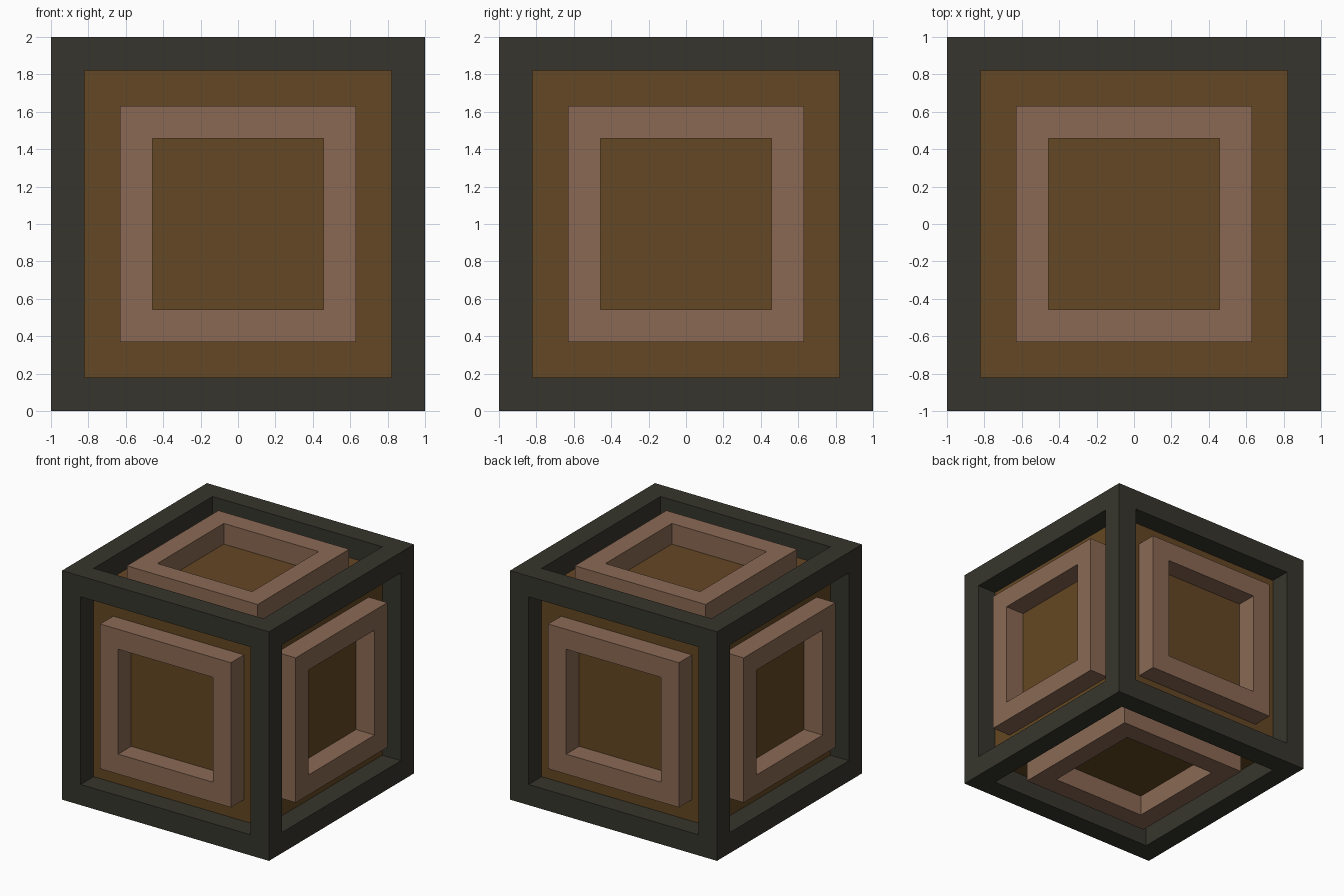
import bpy, bmesh
from mathutils import Matrix, Vector

if "Cube" in bpy.data.objects:
    bpy.data.objects.remove(bpy.data.objects["Cube"])

CENTRE = Vector((0, 0, 1))
BAR = 0.18      # thickness of the frame bars
CORE = 0.82     # half size of the inner block


def material(name, srgb):
    lin = [((c / 255 + 0.055) / 1.055) ** 2.4 for c in srgb]
    m = bpy.data.materials.new(name)
    m.diffuse_color = (*lin, 1)
    m.use_nodes = True
    m.node_tree.nodes["Principled BSDF"].inputs["Base Color"].default_value = m.diffuse_color
    return m


def make_object(name, bm, mat, matrix):
    mesh = bpy.data.meshes.new(name)
    bm.transform(matrix)
    bm.normal_update()
    bm.to_mesh(mesh)
    bm.free()
    mesh.materials.append(mat)
    obj = bpy.data.objects.new(name, mesh)
    bpy.context.collection.objects.link(obj)
    return obj


def recess(bm, faces, border, depth):
    """Inset the faces by a border, then sink them straight inwards."""
    bmesh.ops.inset_individual(bm, faces=faces, thickness=border, use_even_offset=True)
    bm.normal_update()
    bmesh.ops.inset_individual(bm, faces=faces, thickness=0.0, depth=-depth)
    bm.normal_update()


dark = material("dark frame", (54, 53, 45))
brown = material("brown panel", (100, 71, 35))
tan = material("tan ring", (138, 105, 84))

# Outer frame: a cube with a square opening through each side
bm = bmesh.new()
bmesh.ops.create_cube(bm, size=2)
bm.normal_update()
sides = list(bm.faces)
recess(bm, sides, BAR, BAR)
bmesh.ops.delete(bm, geom=sides, context='FACES')
bmesh.ops.remove_doubles(bm, verts=bm.verts[:], dist=0.0001)
make_object("outer_frame", bm, dark, Matrix.Translation(CENTRE))

# Inner block that forms the panels
bm = bmesh.new()
bmesh.ops.create_cube(bm, size=2 * CORE)
make_object("inner_block", bm, brown, Matrix.Translation(CENTRE))

# One raised square ring on each side, flush with the frame
directions = {"front": (0, -1, 0), "back": (0, 1, 0), "left": (-1, 0, 0),
              "right": (1, 0, 0), "top": (0, 0, 1), "bottom": (0, 0, -1)}
OUTER, INNER, SUNK = 0.632, 0.458, 0.81
for side, d in directions.items():
    bm = bmesh.new()
    height = 1 - SUNK
    shape = Matrix.Translation((0, 0, SUNK + height / 2)) @ Matrix.Diagonal(
        (2 * OUTER, 2 * OUTER, height, 1))
    bmesh.ops.create_cube(bm, size=1, matrix=shape)
    bm.normal_update()
    face = max(bm.faces, key=lambda f: f.calc_center_median().z)
    recess(bm, [face], OUTER - INNER, height - 0.002)
    turn = Vector(d).to_track_quat('Z', 'Y').to_matrix().to_4x4()
    make_object(side + "_ring", bm, tan, Matrix.Translation(CENTRE) @ turn)
